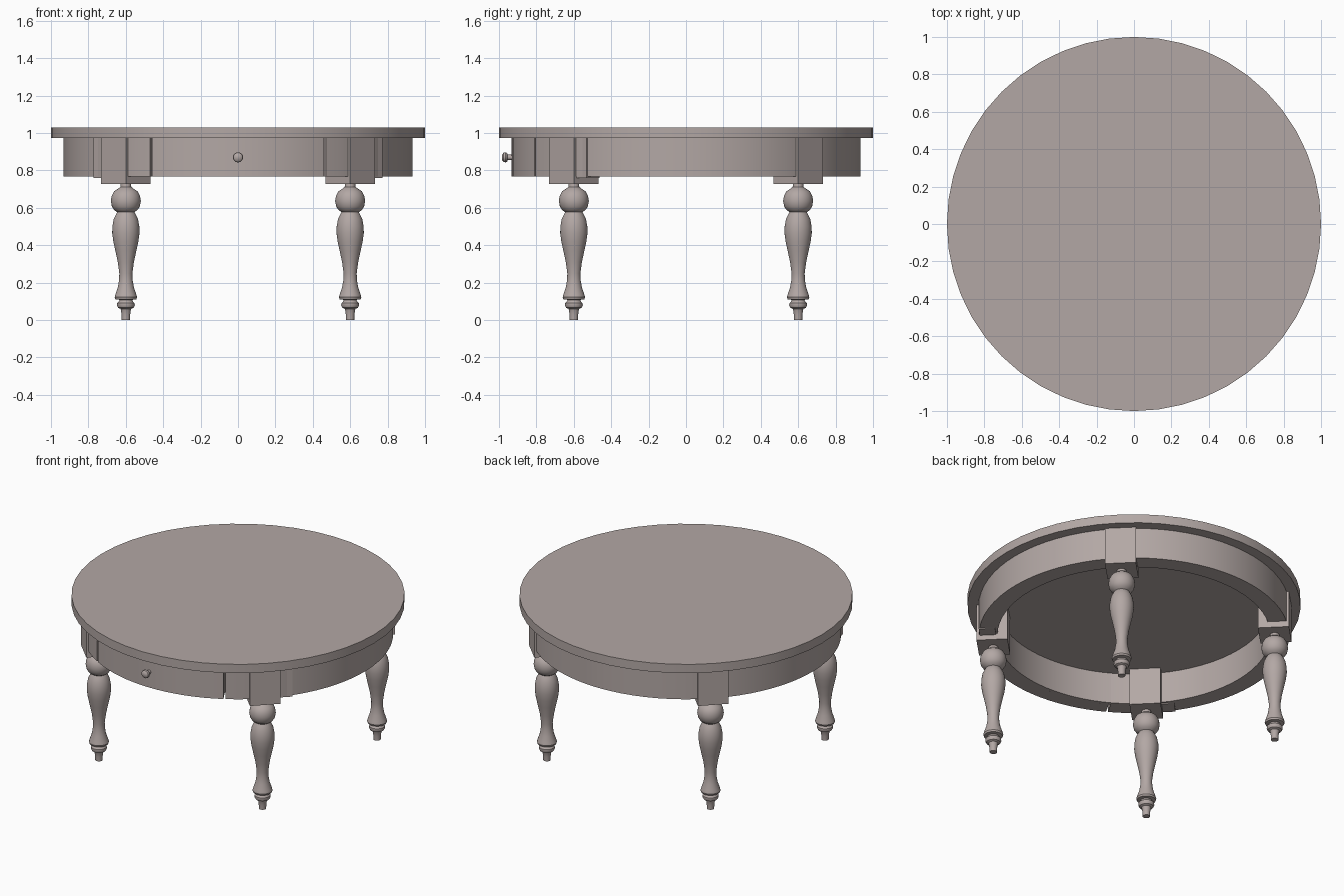
import bpy, bmesh, math
from mathutils import Matrix

if "Cube" in bpy.data.objects:
    bpy.data.objects.remove(bpy.data.objects["Cube"])

# Brown-grey wood
wood = bpy.data.materials.new("wood")
wood.diffuse_color = (0.45, 0.39, 0.375, 1)
wood.use_nodes = True
wood.node_tree.nodes["Principled BSDF"].inputs["Base Color"].default_value = wood.diffuse_color


def add_object(name, bm, smooth=True):
    bmesh.ops.recalc_face_normals(bm, faces=bm.faces)
    mesh = bpy.data.meshes.new(name)
    bm.to_mesh(mesh)
    bm.free()
    mesh.materials.append(wood)
    ob = bpy.data.objects.new(name, mesh)
    bpy.context.collection.objects.link(ob)
    if smooth:
        bpy.ops.object.select_all(action='DESELECT')
        bpy.context.view_layer.objects.active = ob
        ob.select_set(True)
        bpy.ops.object.shade_smooth_by_angle(angle=math.radians(35))
    return ob


def lathe(name, profile, matrix=Matrix(), segments=32):
    """Turn a list of (radius, height) around z, capping both ends."""
    bm = bmesh.new()
    rings = []
    for r, z in profile:
        rings.append([bm.verts.new((r * math.cos(2 * math.pi * i / segments),
                                    r * math.sin(2 * math.pi * i / segments), z))
                      for i in range(segments)])
    for a, b in zip(rings, rings[1:]):
        for i in range(segments):
            j = (i + 1) % segments
            bm.faces.new((a[i], a[j], b[j], b[i]))
    bm.faces.new(rings[0])
    bm.faces.new(rings[-1])
    bm.transform(matrix)
    return add_object(name, bm)


def arc_wall(name, start, end, r_in, r_out, z0, z1, steps):
    """Curved wall between two angles (degrees)."""
    bm = bmesh.new()
    loops = []
    for i in range(steps + 1):
        a = math.radians(start + (end - start) * i / steps)
        c, s = math.cos(a), math.sin(a)
        loops.append([bm.verts.new((r * c, r * s, z)) for r, z in
                      ((r_in, z0), (r_out, z0), (r_out, z1), (r_in, z1))])
    for a, b in zip(loops, loops[1:]):
        for i in range(4):
            j = (i + 1) % 4
            bm.faces.new((a[i], a[j], b[j], b[i]))
    bm.faces.new(loops[0])
    bm.faces.new(loops[-1])
    return add_object(name, bm)


def box(name, lo, hi, matrix):
    bm = bmesh.new()
    bmesh.ops.create_cube(bm, size=1)
    for v in bm.verts:
        v.co = [(l + h) / 2 + c * (h - l) for l, h, c in zip(lo, hi, v.co)]
    bm.transform(matrix)
    return add_object(name, bm, smooth=False)


# Round top
lathe("table_top", [(1.0, 0.972), (1.0, 1.03)], segments=48)

# Apron ring with an opening at the front for the drawer; the inner side is one
# continuous curve, so the drawer gaps only show from outside
arc_wall("apron", -59.6, 239.6, 0.82, 0.932, 0.767, 0.974, 60)
arc_wall("drawer_front", 240.4, 299.6, 0.84, 0.932, 0.767, 0.974, 16)
arc_wall("drawer_backing", 239.6, 300.4, 0.82, 0.84, 0.767, 0.974, 16)

# Drawer knob
lathe("drawer_knob",
      [(0.014, 0.90), (0.014, 0.954), (0.023, 0.956), (0.027, 0.964),
       (0.025, 0.975), (0.015, 0.983), (0.003, 0.985)],
      Matrix.Translation((0, 0, 0.87)) @ Matrix.Rotation(math.radians(90), 4, 'X'), 20)

# Turned legs with corner blocks set diagonally
LEG = [(0.022, 0.0), (0.023, 0.03), (0.027, 0.055), (0.029, 0.06), (0.042, 0.066),
       (0.048, 0.078), (0.047, 0.09), (0.038, 0.098), (0.034, 0.108), (0.056, 0.111),
       (0.060, 0.122), (0.055, 0.14), (0.043, 0.175), (0.036, 0.215), (0.035, 0.25),
       (0.043, 0.31), (0.056, 0.37), (0.067, 0.42), (0.073, 0.465), (0.072, 0.50),
       (0.065, 0.54), (0.053, 0.565), (0.046, 0.577), (0.062, 0.588), (0.075, 0.608),
       (0.080, 0.636), (0.076, 0.663), (0.063, 0.688), (0.042, 0.702), (0.029, 0.712),
       (0.027, 0.735)]
HALF = 0.0935
for side, row, angle in (("right", "back", 45), ("left", "back", 135),
                         ("left", "front", 225), ("right", "front", 315)):
    turn = Matrix.Rotation(math.radians(angle), 4, 'Z')
    place = turn @ Matrix.Translation((0.848, 0, 0))
    lathe(f"{row}_{side}_leg", LEG, place)
    box(f"{row}_{side}_leg_block", (-HALF, -HALF, 0.728), (HALF, HALF, 0.974), place)
    # Small support block beside each front leg, on the side away from the drawer
    if row == "front":
        t = (0.09, 0.17) if side == "right" else (-0.17, -0.09)
        box(f"{side}_drawer_support", (-0.025, t[0], 0.76), (0.073, t[1], 0.974), place)
